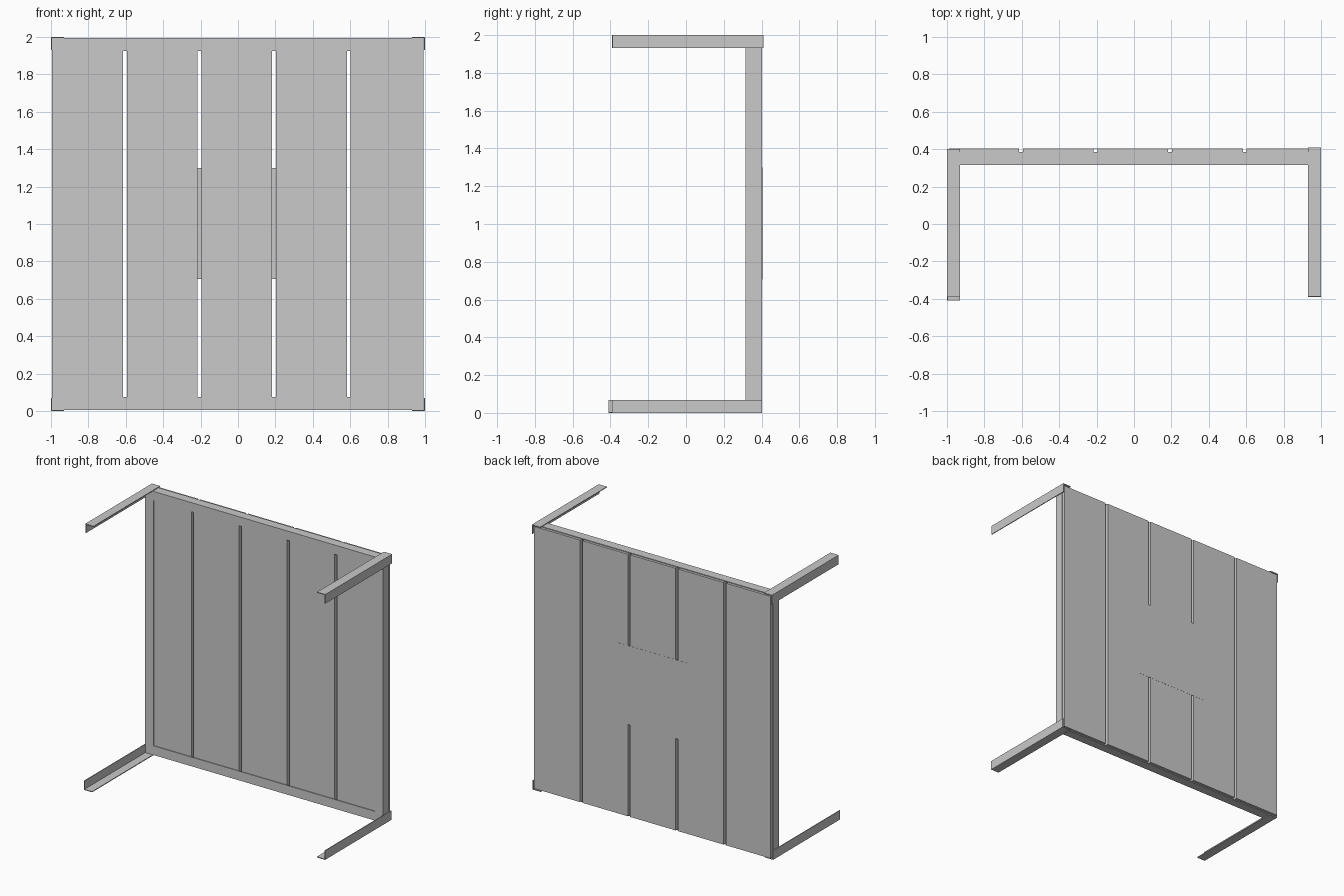
import bpy
from mathutils import Vector

cube = bpy.data.objects.get("Cube")
if cube:
    bpy.data.objects.remove(cube)

grey = bpy.data.materials.new("plain_grey")
grey.use_nodes = True
grey.diffuse_color = (0.585, 0.585, 0.585, 1)
grey.node_tree.nodes["Principled BSDF"].inputs["Base Color"].default_value = grey.diffuse_color

FLANGE, THICK = 0.069, 0.006          # angle-iron flange width and thickness
LEFT, RIGHT, LOW, HIGH = -0.995, 0.991, 0.006, 1.994   # frame outline
FRONT, BACK = 0.315, 0.403            # front of the frame, back of the planks


def add_object(name, verts, faces):
    mesh = bpy.data.meshes.new(name)
    mesh.from_pydata(verts, [], faces)
    mesh.materials.append(grey)
    obj = bpy.data.objects.new(name, mesh)
    bpy.context.collection.objects.link(obj)
    return obj


def prism(name, profile, origin, u, v, run):
    """Extrude a flat (u, v) profile from origin along the vector run."""
    origin, u, v, run = map(Vector, (origin, u, v, run))
    ring = [origin + u * a + v * b for a, b in profile]
    n = len(ring)
    faces = [[i, (i + 1) % n, n + (i + 1) % n, n + i] for i in range(n)]
    faces += [list(range(n))[::-1], list(range(n, 2 * n))]
    if u.cross(v).dot(run) < 0:
        faces = [f[::-1] for f in faces]
    return add_object(name, ring + [p + run for p in ring], faces)


def box(name, lo, hi):
    size = Vector(hi) - Vector(lo)
    square = [(0, 0), (size.x, 0), (size.x, size.y), (0, size.y)]
    return prism(name, square, lo, (1, 0, 0), (0, 1, 0), (0, 0, size.z))


# L-shaped section with its outer corner at the origin
ANGLE = [(0, 0), (FLANGE, 0), (FLANGE, THICK), (THICK, THICK), (THICK, FLANGE), (0, FLANGE)]

# Thick planks nested inside the frame, with narrow gaps, standing proud at the back
gaps = [-0.604 + 0.3985 * i for i in range(4)]
starts = [LEFT + THICK] + [g + 0.01 for g in gaps]
ends = [g - 0.01 for g in gaps] + [RIGHT - THICK]
for i, (a, b) in enumerate(zip(starts, ends)):
    box(f"plank_{i + 1}", (a, FRONT + THICK, LOW + THICK), (b, BACK, HIGH - THICK))

# Thin square plate on the back of the planks
box("back_plate", (-0.303, BACK - 0.001, 0.705), (0.297, BACK + 0.001, 1.3))

# Angle-iron frame: one flange faces the front, the other wraps the outside
width, height = RIGHT - LEFT, HIGH - LOW
for side, x, inward in (("right", LEFT, 1), ("left", RIGHT, -1)):
    prism(f"frame_{side}", ANGLE, (x, FRONT, LOW), (inward, 0, 0), (0, 1, 0), (0, 0, height))
for side, z, inward in (("bottom", LOW, 1), ("top", HIGH, -1)):
    prism(f"frame_{side}", ANGLE, (LEFT, FRONT, z), (0, 0, inward), (0, 1, 0), (width, 0, 0))

# Angle-iron legs at the four outer corners, each slightly offset in depth
legs = (("top_left_leg", 1, 2, -0.388, 0.409), ("top_right_leg", -1, 2, -0.391, 0.402),
        ("bottom_left_leg", 1, 0, -0.391, 0.402), ("bottom_right_leg", -1, 0, -0.409, 0.39))
for name, x, z, near, far in legs:
    prism(name, ANGLE, (x, near, z), (-x, 0, 0), (0, 0, 1 - z), (0, far - near, 0))
